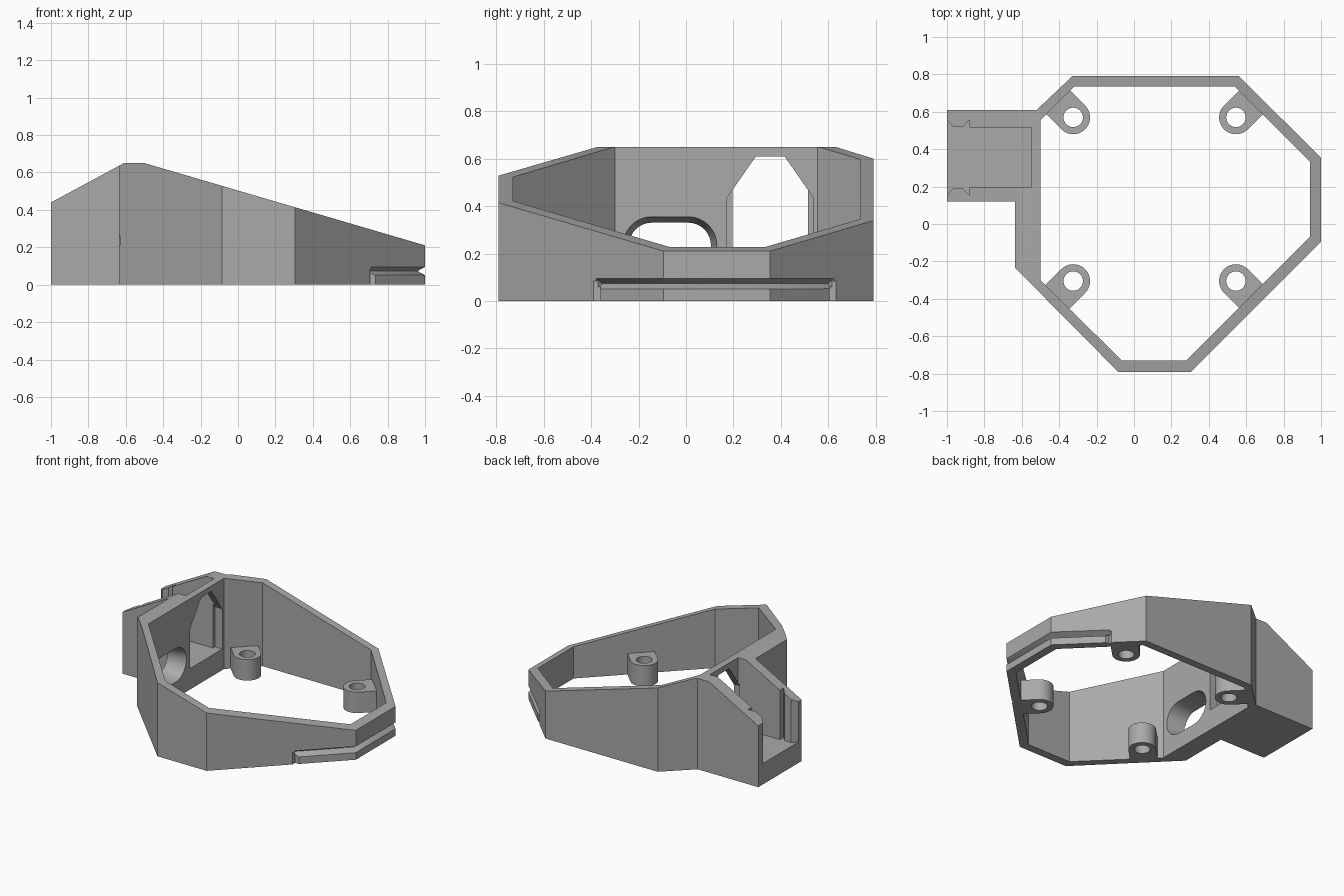
import bpy, bmesh, math
from mathutils import Vector, Matrix

cube = bpy.data.objects.get("Cube")
if cube:
    bpy.data.objects.remove(cube, do_unlink=True)

grey = bpy.data.materials.new("plain grey")
grey.use_nodes = True
grey.diffuse_color = (0.4, 0.4, 0.4, 1)
grey.node_tree.nodes["Principled BSDF"].inputs["Base Color"].default_value = grey.diffuse_color


def loft(name, rings, helper=False):
    """Solid skinned through equal-length rings of points, capped at both ends."""
    bm = bmesh.new()
    loops = [[bm.verts.new(p) for p in ring] for ring in rings]
    for a, b in zip(loops, loops[1:]):
        for i in range(len(a)):
            j = (i + 1) % len(a)
            bm.faces.new((a[i], a[j], b[j], b[i]))
    bm.faces.new(loops[0][::-1])
    bm.faces.new(loops[-1])
    bmesh.ops.recalc_face_normals(bm, faces=bm.faces)
    mesh = bpy.data.meshes.new(name)
    bm.to_mesh(mesh)
    bm.free()
    mesh.materials.append(grey)
    obj = bpy.data.objects.new(name, mesh)
    bpy.context.collection.objects.link(obj)
    obj.hide_render = helper
    return obj


def prism(name, pts, low, high, axis="z", helper=True):
    """Extrude a flat outline along one axis."""
    place = {"x": lambda a, b, h: (h, a, b),
             "y": lambda a, b, h: (a, h, b),
             "z": lambda a, b, h: (a, b, h)}[axis]
    return loft(name, [[place(a, b, h) for a, b in pts] for h in (low, high)], helper)


def boolean(target, tool, operation="DIFFERENCE"):
    """Apply a boolean and discard the tool."""
    mod = target.modifiers.new("boolean", "BOOLEAN")
    mod.operation, mod.solver, mod.object = operation, "EXACT", tool
    bpy.context.view_layer.update()
    graph = bpy.context.evaluated_depsgraph_get()
    mesh = bpy.data.meshes.new_from_object(target.evaluated_get(graph))
    target.modifiers.clear()
    target.data = mesh
    bpy.data.objects.remove(tool, do_unlink=True)


def stadium(y0, y1, z, r, x, steps=16):
    """Ring of a rounded slot in a plane of constant x."""
    ring = []
    for centre, start in ((y1 - r, -math.pi / 2), (y0 + r, math.pi / 2)):
        for i in range(steps + 1):
            a = start + math.pi * i / steps
            ring.append((x, centre + r * math.cos(a), z + r * math.sin(a)))
    return ring


# Housing: faceted outline with side box, trimmed by the sloping side profile
outline = [(-0.33, 0.79), (0.56, 0.79), (1, 0.355), (1, -0.095), (0.305, -0.79),
           (-0.085, -0.79), (-0.635, -0.235), (-0.635, 0.12), (-1, 0.12),
           (-1, 0.61), (-0.52, 0.61)]
housing = prism("housing", outline, 0, 0.9, helper=False)
side = [(-1.1, -0.1), (1.1, -0.1), (1.1, 0.181), (-0.5, 0.65), (-0.61, 0.65), (-1.1, 0.386)]
boolean(housing, prism("side_trim", side, -1, 1, "y"), "INTERSECT")

# Open interior
inner = [(-0.32, 0.735), (0.54, 0.735), (0.94, 0.335), (0.94, -0.07), (0.28, -0.73),
         (-0.065, -0.73), (-0.5, -0.3), (-0.5, 0.555)]
boolean(housing, prism("interior_cutter", inner, -0.2, 1))

# Side box channel, symmetric about its middle, with clip notches at the mouth
mid, floor = 0.355, 0.15
half = [(-0.55, 0.16), (-0.88, 0.16), (-0.88, 0.202), (-0.915, 0.165),
        (-0.965, 0.165), (-1.005, 0.205)]
channel = [(x, mid + d) for x, d in half] + [(x, mid - d) for x, d in half[::-1]]
boolean(housing, prism("channel_cutter", channel, floor, 1))

# Window from the interior into the channel
half = [(0.182, floor), (0.182, 0.435), (0.06, 0.61)]
window = [(mid + d, z) for d, z in half] + [(mid - d, z) for d, z in half[::-1]]
boolean(housing, prism("window_cutter", window, -0.56, -0.45, "x"))

# Tapered rounded slot through the side wall
boolean(housing, loft("slot_cutter", [
    stadium(-0.24, 0.105, 0.235, 0.095, -0.66),
    stadium(-0.24, 0.105, 0.235, 0.095, -0.635),
    stadium(-0.265, 0.13, 0.235, 0.12, -0.5),
    stadium(-0.27, 0.135, 0.235, 0.125, -0.47)], True))

# V groove around the low end, mitred at the corners
t = math.tan(math.pi / 8)
c = math.sqrt(0.5)
path = [((0.715, -0.38), (c, -c)), ((1, -0.095), (1, -t)),
        ((1, 0.355), (1, t)), ((0.73, 0.625), (c, c))]
section = [(-0.04, 0.073), (0.04, 0.028), (0.04, 0.118)]
boolean(housing, loft("groove_cutter", [
    [(x + mx * o, y + my * o, z) for o, z in section]
    for (x, y), (mx, my) in path], True))

# Short upright notches closing both groove ends
for x, y, s in ((0.72, -0.375, -1), (0.735, 0.62, 1)):
    a = 0.015
    notch = [(x - a, y - s * a), (x + 3 * a, y - s * a), (x + 3 * a, y + 3 * s * a),
             (x - a, y + 3 * s * a)]
    boolean(housing, prism("notch_cutter", notch, -0.1, 0.085))

# Four screw bosses reaching into the slanted walls
for name, x, y in (("back_right", -0.325, 0.57), ("back_left", 0.545, 0.57),
                   ("front_right", -0.325, -0.305), ("front_left", 0.545, -0.305)):
    r, reach = 0.09, 0.123
    arc = [math.pi * (0.5 + i / 20) for i in range(21)]
    shape = [(r * math.cos(a), r * math.sin(a)) for a in arc] + [(reach, -r), (reach, r)]
    boss = prism(name + "_screw_boss", shape, 0, 0.15, helper=False)
    hole = [(0.052 * math.cos(math.tau * i / 32), 0.052 * math.sin(math.tau * i / 32))
            for i in range(32)]
    boolean(boss, prism("hole_cutter", hole, -0.1, 0.3))
    turn = math.atan2(1 if y > 0 else -1, 1 if x > 0 else -1)
    boss.data.transform(Matrix.Translation((x, y, 0)) @ Matrix.Rotation(turn, 4, "Z"))

# Smooth the round surfaces, keep hard edges
bpy.ops.object.select_all(action="DESELECT")
for obj in bpy.context.collection.objects:
    if obj.type == "MESH" and (obj == housing or obj.name.endswith("boss")):
        obj.select_set(True)
        bpy.context.view_layer.objects.active = obj
bpy.ops.object.shade_smooth_by_angle(angle=math.radians(25))
